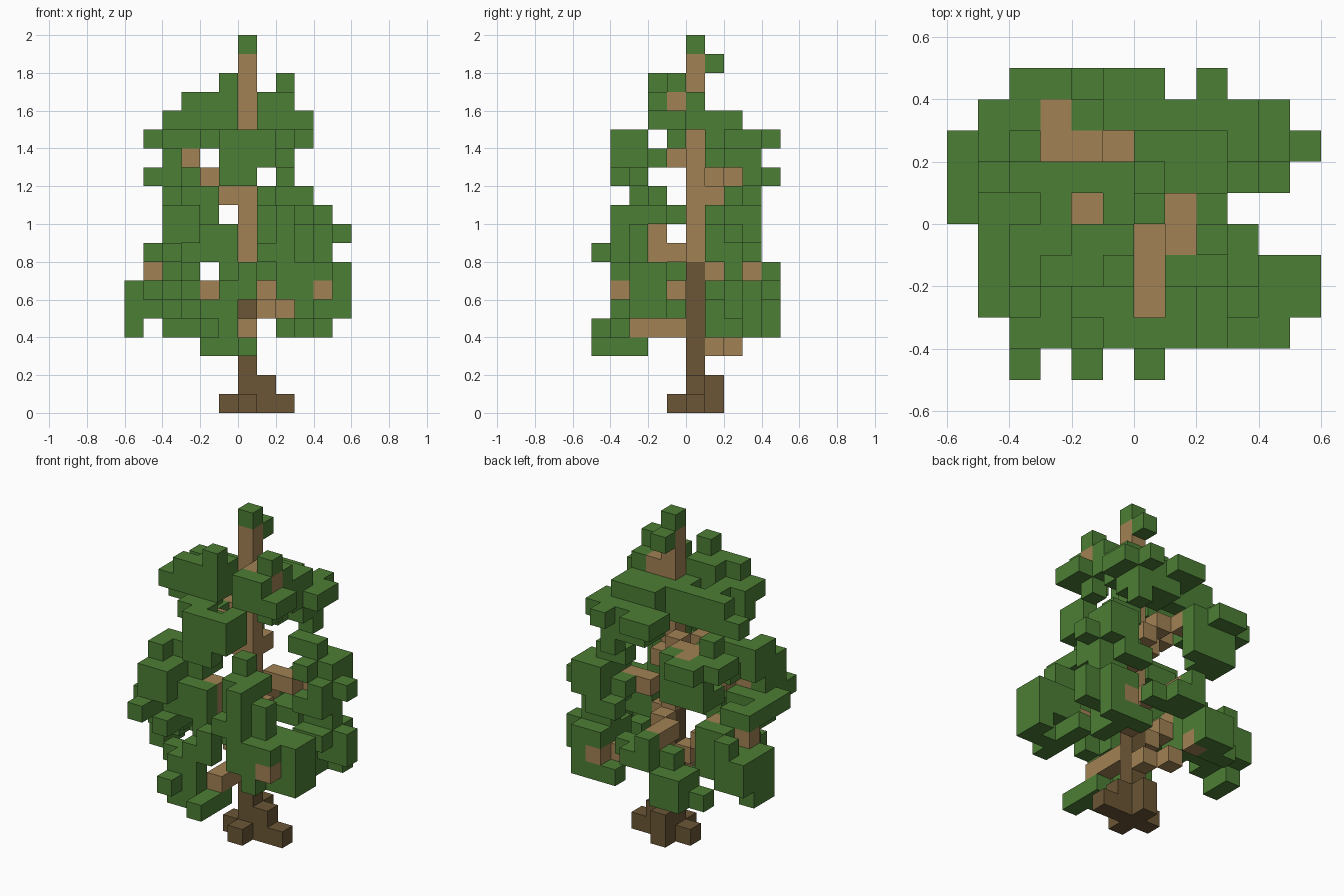
import bpy
import bmesh
from mathutils import Vector

cube = bpy.data.objects.get("Cube")
if cube:
    bpy.data.objects.remove(cube, do_unlink=True)

BLOCK = 0.1
owner = {}      # block position -> part name
colours = {}    # part name -> material


def make_material(name, rgb):
    mat = bpy.data.materials.new(name)
    mat.use_nodes = True
    mat.diffuse_color = (*rgb, 1)
    mat.node_tree.nodes["Principled BSDF"].inputs["Base Color"].default_value = (*rgb, 1)
    return mat


leaf_green = make_material("leaf green", (0.073, 0.21, 0.036))
branch_brown = make_material("branch brown", (0.36, 0.222, 0.09))
bark_brown = make_material("bark brown", (0.146, 0.093, 0.036))


def span(value):
    """A single block or an inclusive (first, last) range."""
    first, last = value if isinstance(value, tuple) else (value, value)
    return range(first, last + 1)


def part(name, material, *boxes):
    """Claim the free blocks inside each (x, y, z) box for a part."""
    colours[name] = material
    for xs, ys, zs in boxes:
        for x in span(xs):
            for y in span(ys):
                for z in span(zs):
                    owner.setdefault((x, y, z), name)


def leaves(name, *boxes):
    part(name + "_leaves", leaf_green, *boxes)


def branch(name, *blocks):
    part(name + "_branch", branch_brown, *blocks)


def build_parts():
    """Turn the blocks of every part into a mesh of its outer faces."""
    axes = [Vector((1, 0, 0)), Vector((0, 1, 0)), Vector((0, 0, 1))]
    for name, material in colours.items():
        bm = bmesh.new()
        for block in [b for b, n in owner.items() if n == name]:
            centre = Vector(block) + Vector((0.5, 0.5, 0.5))
            for i, axis in enumerate(axes):
                for sign in (-1, 1):
                    normal = axis * sign
                    beside = tuple(int(c) for c in Vector(block) + normal)
                    if beside in owner:
                        continue
                    u = axes[(i + 1) % 3] / 2
                    v = axes[(i + 2) % 3] / 2 * sign
                    middle = centre + normal / 2
                    ring = (-u - v, u - v, u + v, -u + v)
                    bm.faces.new([bm.verts.new((middle + r) * BLOCK) for r in ring])
        bmesh.ops.remove_doubles(bm, verts=bm.verts, dist=BLOCK / 100)
        mesh = bpy.data.meshes.new(name)
        bm.to_mesh(mesh)
        bm.free()
        mesh.materials.append(material)
        bpy.context.collection.objects.link(bpy.data.objects.new(name, mesh))


# Trunk, roots and the thin upper stem
part("trunk", bark_brown, (0, 0, (0, 7)))
part("roots", bark_brown, ((-1, 2), 0, 0), (0, (-1, 1), 0), (1, 0, 1), (0, 1, 1))
part("upper_stem", branch_brown, (0, 0, (8, 18)))

# Branches
branch("front_low", (0, (-3, -1), 4))
branch("back_low", (0, 1, 3), (-1, 2, 3), (-2, 3, 4))
branch("front_left_low", (1, -1, 6), (2, -2, 6), (3, -3, 6), (4, -4, 6))
branch("back_left_low", (1, 1, 5), (2, 2, 5), (3, 3, 5))
branch("right_low", (-1, 0, 5), (-2, 0, 6), ((-5, -3), 0, 7))
branch("back_middle", (0, 1, 7), (-1, (2, 3), 7))
branch("front_right_middle", (-1, -1, 8), (-1, -2, (8, 9)), (-2, -2, 9), (-3, -3, 9))
branch("back_left_middle", (1, 1, 9), (2, 1, 9), (3, 2, 9))
branch("back_right_middle", (0, 1, 11), (-1, 1, 12), ((-3, -2), 2, 12), (-3, 3, 12))
branch("right_high", (-1, 0, 11), (-2, 0, 12), (-3, -1, 13))
branch("left_high", (1, (-1, 0), 16), (2, -1, 16))

# Tip
leaves("tip", (0, 0, 19), (0, 1, 18))

# Upper clumps
leaves("left_high", (2, -1, 17), ((1, 2), -2, 16), (2, 0, 16),
       ((1, 3), -2, 15), ((2, 3), -1, 15), (2, 0, 15), (2, -1, 14))
leaves("right_high", (-1, -2, 17), ((-3, -1), -2, 16), ((-2, -1), -1, 16),
       ((-4, -1), (-2, -1), 15), (-3, 0, 15), (-1, 0, 15), ((-4, -2), -1, 14))
leaves("back_high", ((-5, 0), 1, 14), ((0, 3), 2, 14), ((-1, 3), 3, 14), ((1, 2), 1, 14),
       ((0, 2), (2, 3), 13), (1, 1, 13), ((-4, 2), 1, 15), ((0, 2), 2, 15),
       (2, 4, 14), ((-1, 0), 4, 14), (2, 3, 12))
leaves("front_high", ((-1, 0), -4, 14), ((-2, -1), -3, 14), (1, (-4, -3), 14),
       (-1, (-4, -2), 13), ((0, 1), -4, 13), (1, -3, 13),
       ((-1, 0), -4, 12), (-1, -3, 12))

# Middle clumps
leaves("front_right_middle", ((-4, -2), -2, 11), (-4, -3, 11), ((-4, -3), (-4, -2), 10),
       ((-3, -2), (-2, -1), 10), ((-4, -3), (-4, -3), 9), (-2, -3, (8, 9)),
       (-1, -3, (7, 9)), ((-5, -3), (-3, -2), 8), (-5, -1, 8), (-4, (-5, -4), 8),
       ((-4, -3), (-3, -2), 7), (-3, -4, 7))
leaves("front_left_middle", (1, -2, (10, 11)), (1, -3, (7, 10)), (2, -3, (7, 10)),
       (2, -4, (6, 10)), (1, -4, 8), (2, -2, 10), (3, -3, (8, 9)))
leaves("back_left_middle", ((2, 3), 2, 11), ((3, 4), (2, 3), 10), (3, 1, 10),
       (4, (1, 2), 9), ((3, 4), 3, 9), (5, 2, 9), (2, 2, 9), ((3, 4), (1, 2), 8),
       ((2, 3), 3, 8))
leaves("back_right_middle", ((-5, -4), (2, 3), 12), (-3, 4, 12), (-4, 4, 12),
       (-2, 3, 12), (-3, 1, 12), ((-4, -2), 3, 11), (-4, 2, 13),
       ((-4, -2), 3, 10), ((-4, -3), 2, 10))

# Lower clumps
leaves("front_low", (0, -4, (6, 7)), (-1, -4, (4, 6)), (-2, (-4, -3), (4, 5)),
       (-1, -3, 6), (-2, -5, 4), (0, (-5, -3), 3), ((-2, -1), -4, 3), (-3, -3, 5))
leaves("front_left_low", ((3, 4), (-4, -2), 7), (5, (-3, -2), (5, 7)),
       (3, -4, (5, 6)), (4, (-3, -2), 6), (4, -3, 5), (3, (-3, -1), 5), (3, -2, 6))
leaves("back_left_low", (4, (2, 3), (5, 6)), (5, 2, (5, 6)), (3, (2, 3), 6),
       ((3, 4), 2, 7), (3, (1, 2), (4, 5)), ((3, 4), 1, 6), ((2, 4), 3, 4))
leaves("back_low", ((-3, -2), (3, 4), (4, 5)), ((-2, 1), 3, 6), ((-1, 0), 4, 6),
       (-1, 4, 7), (-4, 3, 4))
leaves("right_low", ((-6, -5), (0, 2), 5), ((-4, -3), 1, 5), ((-6, -3), 1, 6),
       ((-6, -5), 2, 6), (-6, 0, 6), (-3, 0, 6), (-6, (0, 1), 4), (-3, 0, 5),
       ((-4, -3), 1, 7), (-5, 2, 7), (-3, -1, 7), ((-5, -4), 0, 8), (-4, -1, 6))

build_parts()
